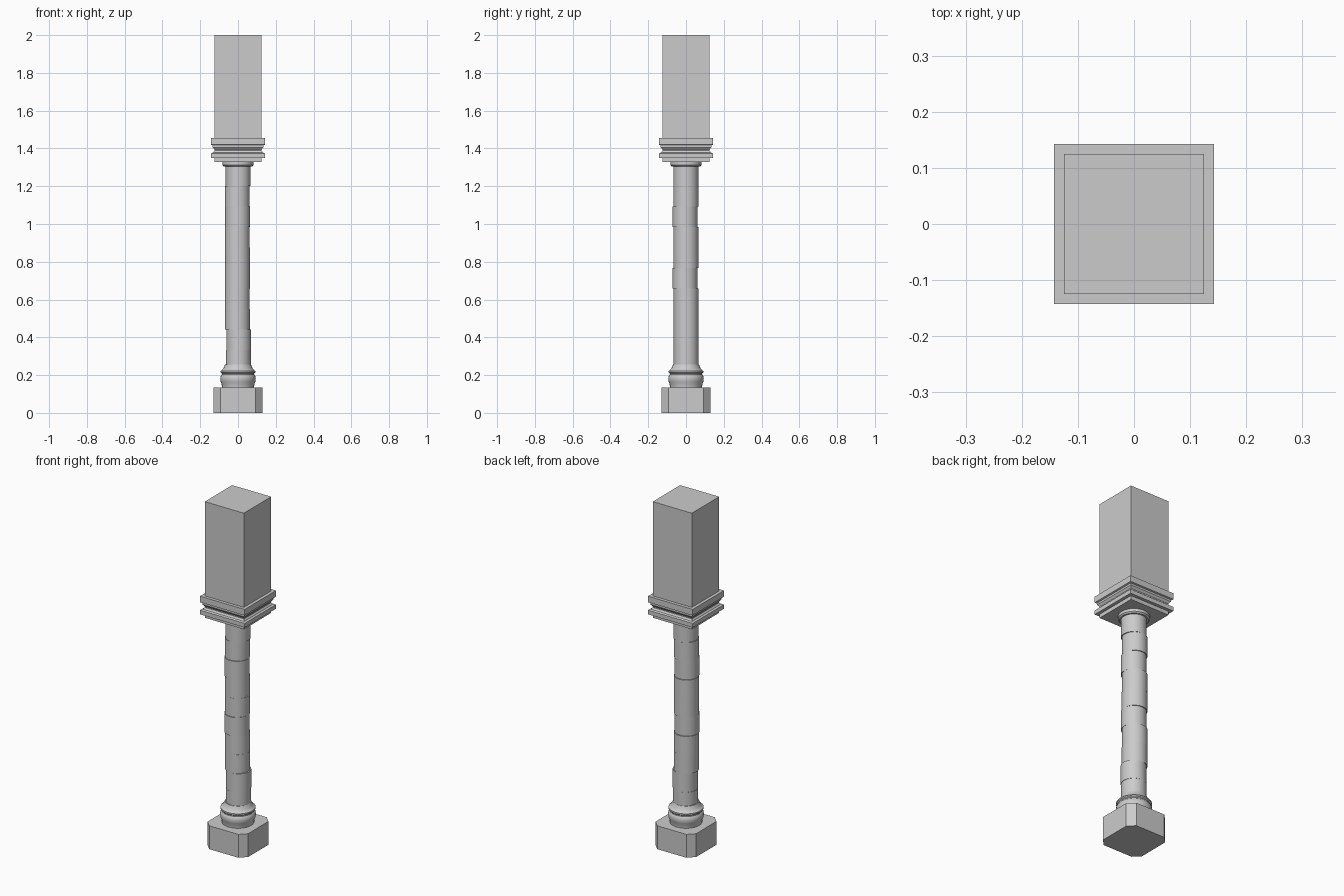
import bpy, bmesh, math

cube = bpy.data.objects.get("Cube")
if cube:
    bpy.data.objects.remove(cube, do_unlink=True)

stone = bpy.data.materials.new("grey stone")
stone.use_nodes = True
COLOR = (0.6, 0.6, 0.6, 1)
stone.diffuse_color = COLOR
stone.node_tree.nodes["Principled BSDF"].inputs["Base Color"].default_value = COLOR


def square(r):
    return [(-r, -r), (r, -r), (r, r), (-r, r)]


def octagon(r, c):
    return [(-c, -r), (c, -r), (r, -c), (r, c), (c, r), (-c, r), (-r, c), (-r, -c)]


def circle(r, sides=32):
    return [(r * math.cos(math.tau * i / sides), r * math.sin(math.tau * i / sides))
            for i in range(sides)]


def loft(name, sections, offset=(0, 0), smooth=False):
    """Skin a stack of (outline, z) sections and cap both ends."""
    bm = bmesh.new()
    rings = [[bm.verts.new((x + offset[0], y + offset[1], z)) for x, y in outline]
             for outline, z in sections]
    for a, b in zip(rings, rings[1:]):
        n = len(a)
        for i in range(n):
            j = (i + 1) % n
            bm.faces.new((a[i], a[j], b[j], b[i]))
    bm.faces.new(rings[0][::-1])
    bm.faces.new(rings[-1])
    mesh = bpy.data.meshes.new(name)
    bm.to_mesh(mesh)
    bm.free()
    mesh.materials.append(stone)
    obj = bpy.data.objects.new(name, mesh)
    bpy.context.collection.objects.link(obj)
    if smooth:
        bpy.ops.object.select_all(action='DESELECT')
        obj.select_set(True)
        bpy.context.view_layer.objects.active = obj
        bpy.ops.object.shade_smooth_by_angle(angle=math.radians(35))
    return obj


# Plinth with cut corners
loft("plinth", [(octagon(0.13, 0.093), 0), (octagon(0.13, 0.093), 0.135)])

# Round base moulding
base = [(0.085, 0.135), (0.087, 0.155), (0.092, 0.165), (0.094, 0.182), (0.091, 0.198),
        (0.086, 0.203), (0.086, 0.209), (0.092, 0.214), (0.092, 0.222), (0.085, 0.226),
        (0.076, 0.238), (0.069, 0.255)]
loft("base_moulding", [(circle(r), z) for r, z in base], smooth=True)

# Shaft of slightly shifted drums
shifts = [(0.002, 0.001), (0.004, 0.001), (-0.003, 0.001), (-0.004, 0.001), (-0.003, -0.005),
          (-0.003, 0), (-0.004, 0), (-0.002, -0.005), (-0.004, 0), (0.001, 0)]
height = 0.1085
for i, shift in enumerate(shifts):
    z = 0.225 + i * height
    loft(f"shaft_drum_{i + 1}", [(circle(0.066), z), (circle(0.066), z + height)],
         shift, smooth=True)

# Round collar under the capital
loft("collar", [(circle(0.075), 1.305), (circle(0.082), 1.312), (circle(0.082), 1.33)],
     smooth=True)

# Stepped square capital
capital = [(0.125, 1.328), (0.125, 1.35), (0.143, 1.35), (0.143, 1.374), (0.132, 1.378),
           (0.125, 1.388), (0.125, 1.394), (0.134, 1.406), (0.134, 1.417),
           (0.143, 1.42), (0.143, 1.455)]
loft("capital", [(square(r), z) for r, z in capital])

# Tall block on top
loft("upper_block", [(square(0.125), 1.455), (square(0.125), 2)])
